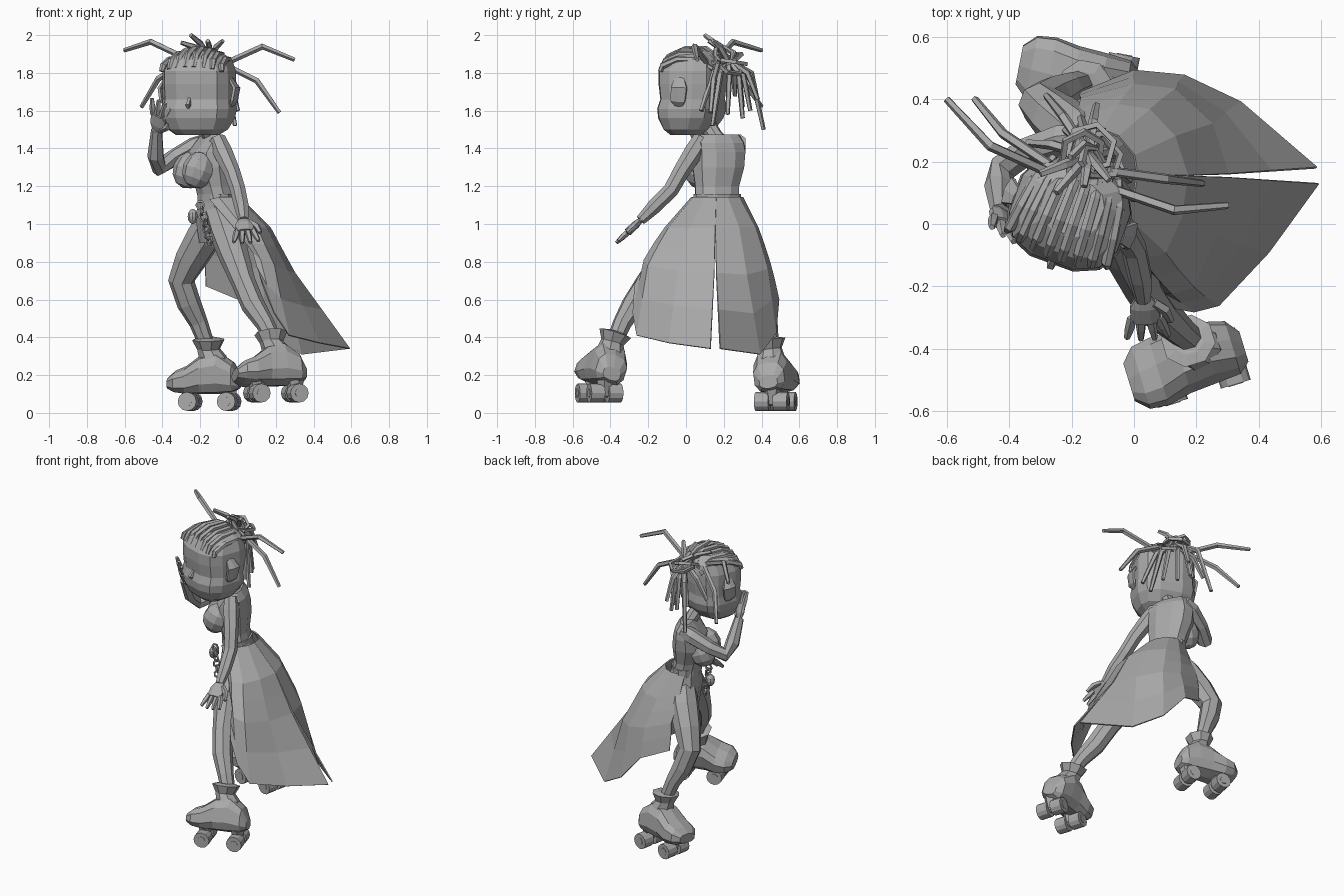
import bpy, bmesh, math
from mathutils import Vector as V, Matrix, Euler

if "Cube" in bpy.data.objects:
    bpy.data.objects.remove(bpy.data.objects["Cube"])

grey = bpy.data.materials.new("plain_grey")
grey.use_nodes = True
grey.diffuse_color = (0.4, 0.4, 0.4, 1)
grey.node_tree.nodes["Principled BSDF"].inputs["Base Color"].default_value = grey.diffuse_color


def finish(name, bm):
    bmesh.ops.recalc_face_normals(bm, faces=bm.faces[:])
    me = bpy.data.meshes.new(name)
    bm.to_mesh(me)
    bm.free()
    me.materials.append(grey)
    ob = bpy.data.objects.new(name, me)
    bpy.context.scene.collection.objects.link(ob)
    return ob


def loft(name, rings, closed=True, mat=None):
    """Bridge equal point rings; closed rings get end caps."""
    bm = bmesh.new()
    vs = [[bm.verts.new(mat @ V(p) if mat else V(p)) for p in r] for r in rings]
    n = len(rings[0])
    for a, b in zip(vs, vs[1:]):
        for i in range(n if closed else n - 1):
            j = (i + 1) % n
            bm.faces.new((a[i], a[j], b[j], b[i]))
    if closed:
        bm.faces.new(vs[0])
        bm.faces.new(vs[-1])
    return finish(name, bm)


def oval(c, u, v, n, power=1.0):
    """Ring around c spanned by u and v; power below 1 makes it boxier."""
    pts = []
    for i in range(n):
        a = math.tau * (i + 0.5) / n
        k, s = math.cos(a), math.sin(a)
        pts.append(V(c) + u * math.copysign(abs(k) ** power, k) + v * math.copysign(abs(s) ** power, s))
    return pts


def tube(name, pts, radii, n=6, side=None, flat=1.0, mat=None):
    """Limb or strand along a path; side sets the wide direction."""
    pts = [V(p) for p in pts]
    rings = []
    u = V(side) if side else V((0.31, 0.9, 0.17))
    for i, p in enumerate(pts):
        t = (pts[min(i + 1, len(pts) - 1)] - pts[max(i - 1, 0)]).normalized()
        u = (u - t * u.dot(t)).normalized()
        rings.append(oval(p, u * radii[i], t.cross(u) * radii[i] * flat, n))
    return loft(name, rings, mat=mat)


def ball(name, c, scale, rot=(0, 0, 0)):
    bm = bmesh.new()
    m = Matrix.LocRotScale(V(c), Euler(rot), V(scale))
    bmesh.ops.create_uvsphere(bm, u_segments=10, v_segments=6, radius=1, matrix=m)
    return finish(name, bm)


def ring(name, c, rot, major, minor, n=6):
    """Small closed link."""
    m = Matrix.LocRotScale(V(c), Euler(rot), None)
    rings = []
    for i in range(n + 1):
        a = math.tau * i / n
        d = V((math.cos(a), math.sin(a), 0))
        rings.append(oval(d * major, d * minor, V((0, 0, minor)), 4))
    return loft(name, rings, mat=m)


# Torso, turned toward the right side of the body
face_dir, side_dir = V((-0.92, -0.38, 0)), V((0.38, -0.92, 0))
body = [(-.11, .17, .9, .09, .11), (-.1, .17, 1.02, .115, .155), (-.12, .165, 1.14, .085, .125),
        (-.135, .165, 1.2, .085, .125), (-.155, .17, 1.3, .11, .145),
        (-.155, .175, 1.38, .1, .15), (-.14, .175, 1.43, .075, .145), (-.14, .18, 1.475, .04, .11)]
loft("torso", [oval((x, y, z), face_dir * a, side_dir * b, 10, 0.85) for x, y, z, a, b in body])
for s, label in ((1, "left"), (-1, "right")):
    c = V((-.155, .165, 1.285)) + face_dir * .085 + side_dir * s * .066
    ball(label + "_bust", c, (.088, .08, .1), (.08, .35, .4))
tube("neck", [(-.13, .18, 1.42), (-.15, .15, 1.47), (-.18, .1, 1.55)], [.055, .042, .045], 8)
loft("waistband", [oval((-.12, .165, z), face_dir * .092, side_dir * .132, 12) for z in (1.11, 1.16)])

# Head
head = Matrix.Translation((-.205, .035, 0)) @ Matrix.Rotation(math.radians(-20), 4, 'Z')
X, Y = V((1, 0, 0)), V((0, 1, 0))
skull = [(1.47, .11, .08, -.03), (1.5, .155, .125, -.02), (1.56, .187, .162, -.01), (1.61, .195, .172, -.005),
         (1.66, .188, .16, 0), (1.74, .19, .17, 0), (1.81, .188, .17, 0), (1.87, .165, .145, .01),
         (1.915, .1, .09, .02)]
loft("head", [oval((0, y, z), X * a, Y * b, 12, 0.72) for z, a, b, y in skull], mat=head)
tube("nose", [(0, -.15, 1.665), (0, -.178, 1.63), (0, -.16, 1.61)], [.01, .016, .01], 5, mat=head)
for s, label in ((1, "left"), (-1, "right")):
    tube(label + "_ear", [(s * .18, -.01, 1.62), (s * .2, -.01, 1.65), (s * .21, 0, 1.72), (s * .18, -.01, 1.77)],
         [.02, .045, .05, .03], 6, side=(0, 1, 0), flat=.3, mat=head)

# Braided rows running back over the scalp
for i in range(8):
    f = (i - 3.5) / 3.5
    drop = .055 * f * f
    tube("braid_row_%d" % i,
         [(f * .17, -.15 + .03 * f * f, 1.83 - drop * .4), (f * .165, -.11, 1.892 - drop),
          (f * .155, -.03, 1.925 - drop), (f * .14, .07, 1.925 - drop), (f * .11, .15, 1.875 - drop)],
         [.013, .018, .019, .018, .014], 6, mat=head)

# Hair knot of looped strands
knot = V((-.145, .22, 1.87))
for i in range(5):
    a = i * 1.3
    ring("knot_loop_%d" % i, knot + V((.025 * math.cos(a), .025 * math.sin(a), .012 * (i - 2))),
         (-.5 + .45 * math.sin(a), .5 * math.cos(a), a), .085 - .008 * i, .013)

# Loose strands: long bent ones, short spikes and hanging ones
strands = [[(-.26, .16, 1.87), (-.46, .25, 1.965), (-.6, .4, 1.92)],
           [(-.27, .19, 1.86), (-.42, .29, 1.77), (-.51, .4, 1.62)],
           [(-.09, .12, 1.84), (.13, .045, 1.94), (.3, .06, 1.87)],
           [(-.08, .17, 1.85), (.1, .145, 1.76), (.22, .13, 1.59)]]
for tip in ((-.25, .1, 2), (-.16, .12, 1.97), (-.08, .14, 1.97), (-.3, .16, 1.96)):
    strands.append([knot, (knot + V(tip)) / 2 + V((0, 0, .02)), tip])
for tip in ((-.015, .14, 1.52), (.0, .08, 1.6), (-.1, .3, 1.56), (-.17, .34, 1.6), (-.28, .41, 1.5),
            (-.22, .3, 1.62), (-.05, .22, 1.58), (-.34, .26, 1.68), (-.12, .38, 1.66)):
    mid = knot.lerp(V(tip), .6)
    strands.append([knot, (mid.x, mid.y + .01, 1.8), tip])
for i, p in enumerate(strands):
    tube("hair_strand_%d" % i, p, [.016, .017, .012], 5)


# Arms and hands
def hand(label, wrist, direction, wide):
    w, d = V(wrist), V(direction).normalized()
    s = V(wide)
    s = (s - d * s.dot(d)).normalized()
    tube(label + "_palm", [w, w + d * .04, w + d * .1], [.028, .05, .052], 8, side=s, flat=.45)
    for k in range(4):
        f = k - 1.5
        base = w + d * .088 + s * f * .028
        length = .1 - .01 * abs(f)
        tube("%s_finger_%d" % (label, k), [base, base + d * length * .5 + s * f * .008, base + d * length + s * f * .016],
             [.017, .016, .01], 5)
    tube(label + "_thumb", [w + d * .025 + s * .03, w + d * .06 + s * .065, w + d * .11 + s * .08],
         [.018, .018, .011], 5)


tube("left_arm", [(-.11, .08, 1.45), (-.08, .04, 1.38), (-.03, -.03, 1.27), (0, -.08, 1.18), (.02, -.17, 1.09), (.03, -.24, 1.02)],
     [.045, .052, .045, .042, .04, .028], 7)
hand("left", (.03, -.235, 1.025), (.015, -.14, -.13), (1, 0, 0))
tube("right_arm", [(-.17, .28, 1.44), (-.23, .27, 1.41), (-.34, .235, 1.35), (-.42, .18, 1.3), (-.435, .12, 1.36),
                   (-.43, .04, 1.5)], [.04, .052, .045, .047, .045, .03], 7)
hand("right", (-.43, .045, 1.49), (.03, -.1, .17), (.7, -.6, 0))

# Skirt halves: each column runs waist, hip, middle, hem
left_half = [((-.15, .04, 1.13), (-.02, -.07, .98), (.08, -.17, .85), (.13, -.27, .68)),
             ((-.1, .03, 1.14), (.03, -.11, .98), (.12, -.22, .81), (.19, -.28, .53)),
             ((-.04, .04, 1.14), (.1, -.09, .98), (.19, -.2, .78), (.27, -.26, .41)),
             ((0, .1, 1.14), (.15, .02, .98), (.26, -.04, .75), (.43, -.09, .37)),
             ((.01, .16, 1.14), (.17, .155, .98), (.3, .15, .74), (.59, .13, .34))]
right_half = [((.01, .16, 1.14), (.17, .155, .98), (.3, .16, .74), (.585, .18, .34)),
              ((0, .22, 1.14), (.13, .28, .98), (.25, .32, .73), (.34, .39, .31)),
              ((-.05, .28, 1.14), (.05, .365, .98), (.13, .43, .76), (.16, .475, .42)),
              ((-.1, .3, 1.14), (-.05, .38, .98), (.0, .445, .79), (.0, .49, .6)),
              ((-.18, .27, 1.13), (-.18, .33, 1), (-.17, .4, .85), (-.17, .42, .67))]
for name, cols in (("skirt_left", left_half), ("skirt_right", right_half)):
    rows = []
    for k in range(4):
        rows.append([V(c[k]) for c in cols])
        if k in (1, 2):
            rows.append([(V(c[k]) + V(c[k + 1])) * .5 + V((-.004, 0, .006)) for c in cols])
    ob = loft(name, rows, closed=False)
    thick = ob.modifiers.new("cloth", 'SOLIDIFY')
    thick.thickness = .008
    thick.offset = 0

# Belt chain and pouch
for i in range(7):
    t = i / 6
    ring("chain_link_%d" % i, V((-.2, .04, 1.1)).lerp(V((-.15, .0, .91)), t), (1.57, .5 * (i % 2), i * 1.4), .022, .007)
ball("belt_pouch", (-.24, .08, 1.04), (.028, .03, .04))

# Legs
tube("left_leg", [(-.1, .11, 1.06), (-.06, .02, .95), (-.02, -.09, .83), (.03, -.205, .69), (.08, -.28, .57), (.145, -.34, .47),
                  (.2, -.385, .36)], [.08, .09, .08, .064, .063, .05, .042], 8)
tube("right_leg", [(-.12, .21, 1.06), (-.18, .28, .93), (-.25, .34, .81), (-.3, .385, .7), (-.26, .41, .58), (-.21, .435, .48),
                   (-.165, .45, .36)], [.08, .095, .085, .07, .064, .05, .042], 8)


# Roller boots: lofted foot, flared cuff, sole plate and two wheel pairs
def skate(label, loc, turn, roll):
    base = Matrix.Translation(loc) @ Matrix.Rotation(math.radians(turn), 4, 'Z')
    tilt = base @ Matrix.Translation((0, 0, .1)) @ Matrix.Rotation(math.radians(roll), 4, 'X')
    foot = [(.165, .03, .1, .05), (.13, .01, .17, .085), (.05, 0, .23, .095), (-.04, 0, .21, .1),
            (-.12, 0, .15, .112), (-.18, .01, .125, .105), (-.22, .03, .09, .065)]
    loft(label + "_boot", [oval((x, 0, (lo + hi) / 2), Y * w, V((0, 0, (hi - lo) / 2)), 10, .75)
                           for x, lo, hi, w in foot], mat=tilt)
    cuff = [(.03, .12, .095), (.02, .2, .075), (.0, .24, .062), (0, .29, .088), (0, .3, .05)]
    loft(label + "_cuff", [oval((x, 0, z), X * r, Y * r, 8) for x, z, r in cuff], mat=tilt)
    for k, x in enumerate((.105, -.105)):
        tube("%s_truck_%d" % (label, k), [(x, 0, .055), (x, 0, .13)], [.03, .05], 6, mat=base)
        for s in (-1, 1):
            bm = bmesh.new()
            m = base @ Matrix.Translation((x, s * .05, .06)) @ Matrix.Rotation(math.pi / 2, 4, 'X')
            bmesh.ops.create_cone(bm, cap_ends=True, segments=12, radius1=.05, radius2=.05, depth=.075, matrix=m)
            finish("%s_wheel_%d_%d" % (label, k, s), bm)
        tube("%s_axle_%d" % (label, k), [(x, -.09, .06), (x, .09, .06)], [.025, .025], 8, mat=base)


skate("left", (.2, -.46, .045), 17, -18)
skate("right", (-.15, .475, 0), -11, 7)
